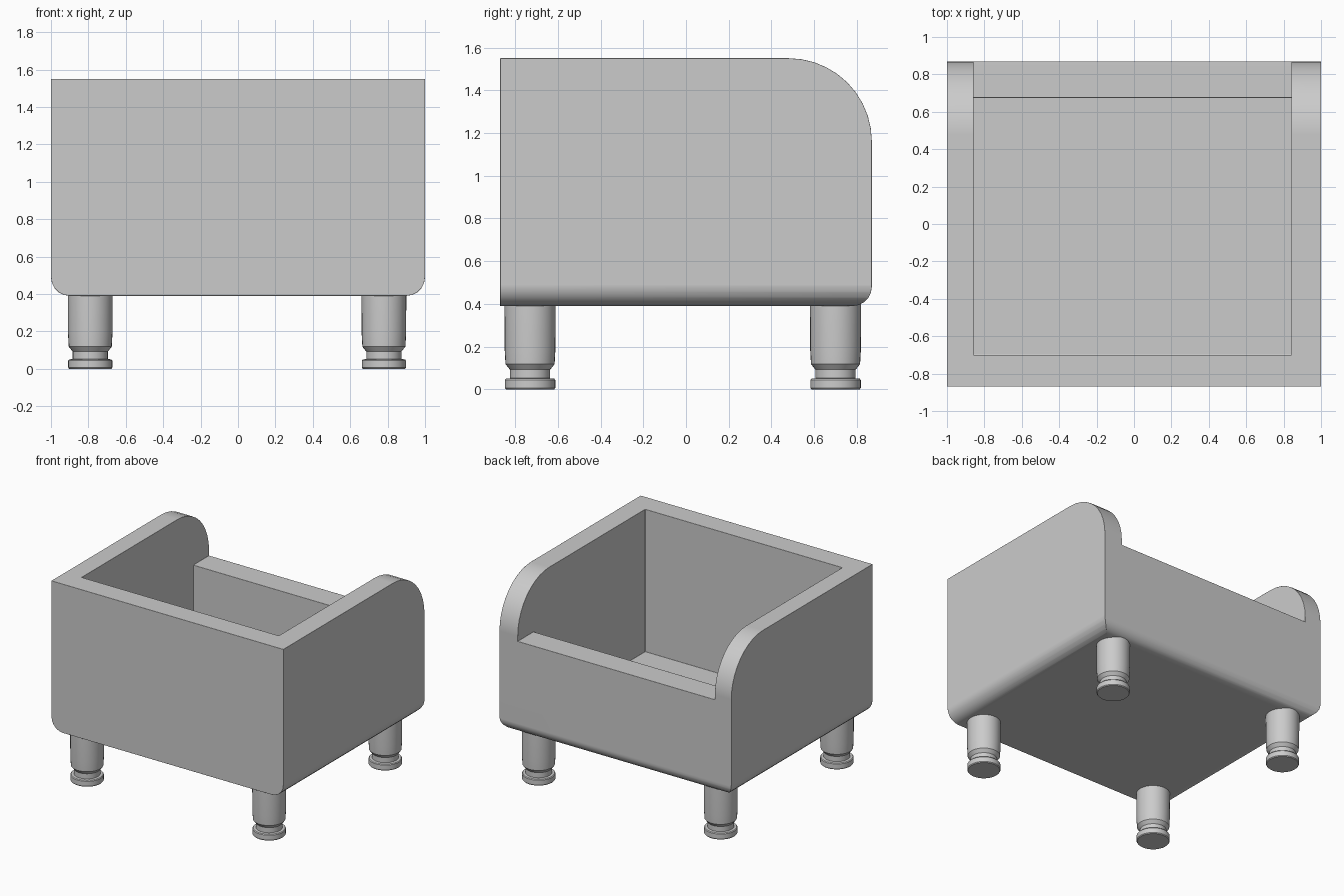
import bpy, bmesh
from math import sin, cos, radians, tau

if "Cube" in bpy.data.objects:
    bpy.data.objects.remove(bpy.data.objects["Cube"])


def arc(cx, cz, r, a0, a1, n):
    """Points of a rounded corner in a 2D profile."""
    steps = [radians(a0 + (a1 - a0) * i / n) for i in range(n + 1)]
    return [(cx + r * cos(a), cz + r * sin(a)) for a in steps]


def new_object(name, bm):
    bmesh.ops.recalc_face_normals(bm, faces=bm.faces)
    mesh = bpy.data.meshes.new(name)
    bm.to_mesh(mesh)
    bm.free()
    obj = bpy.data.objects.new(name, mesh)
    bpy.context.collection.objects.link(obj)
    return obj


def prism(name, profile, axis, lo, hi):
    """Extrude a (horizontal, z) profile along x or y."""
    bm = bmesh.new()

    def place(p, d):
        return (d, p[0], p[1]) if axis == 'x' else (p[0], d, p[1])

    face = bm.faces.new([bm.verts.new(place(p, lo)) for p in profile])
    ext = bmesh.ops.extrude_face_region(bm, geom=[face])
    offset = place((0, 0), hi - lo)
    bmesh.ops.translate(bm, vec=offset,
                        verts=[g for g in ext['geom'] if isinstance(g, bmesh.types.BMVert)])
    return new_object(name, bm)


def activate(obj):
    bpy.ops.object.select_all(action='DESELECT')
    obj.select_set(True)
    bpy.context.view_layer.objects.active = obj


def boolean(obj, cutter, operation):
    mod = obj.modifiers.new("cut", 'BOOLEAN')
    mod.operation, mod.object, mod.solver = operation, cutter, 'EXACT'
    activate(obj)
    bpy.ops.object.modifier_apply(modifier=mod.name)
    bpy.data.objects.remove(cutter)


# Box body: side outline with a large rounded top rear corner
side = [(-0.87, 0.39)] + arc(0.78, 0.48, 0.09, -90, 0, 5) \
    + arc(0.48, 1.16, 0.39, 0, 90, 10) + [(-0.87, 1.55)]
body = prism("box_body", side, 'x', -1, 1)

# Rounded lower left and right edges
front = arc(0.90, 0.49, 0.10, -90, 0, 5) + [(1.0, 1.7), (-1.0, 1.7)] \
    + arc(-0.90, 0.49, 0.10, 180, 270, 5)
front = [(x * 1.0, z) for x, z in front]
boolean(body, prism("front_outline", front, 'y', -1.2, 1.2), 'INTERSECT')

# Hollow interior and the lowered back wall
hollow = [(-0.70, 0.44), (0.675, 0.44), (0.675, 1.12), (1.1, 1.12), (1.1, 2), (-0.70, 2)]
boolean(body, prism("hollow", hollow, 'x', -0.858, 0.842), 'DIFFERENCE')

# Softened edges
bevel = body.modifiers.new("soft_edges", 'BEVEL')
bevel.width, bevel.segments = 0.012, 2
bevel.limit_method, bevel.angle_limit = 'ANGLE', radians(35)
activate(body)
bpy.ops.object.modifier_apply(modifier=bevel.name)
bpy.ops.object.shade_smooth_by_angle(angle=radians(50))
body.modifiers.new("flat_panels", 'WEIGHTED_NORMAL')

# Turned legs with a neck and a disc foot
LEG = [(0.113, 0.0), (0.118, 0.006), (0.118, 0.044), (0.113, 0.05), (0.094, 0.052),
       (0.094, 0.092), (0.115, 0.118), (0.119, 0.19), (0.12, 0.41)]


def leg(name, x, y, sides=32):
    bm = bmesh.new()
    rings = [[bm.verts.new((r * cos(tau * i / sides), r * sin(tau * i / sides), z))
              for i in range(sides)] for r, z in LEG]
    for a, b in zip(rings, rings[1:]):
        for i in range(sides):
            j = (i + 1) % sides
            bm.faces.new((a[i], a[j], b[j], b[i]))
    bm.faces.new(rings[0])
    bm.faces.new(rings[-1])
    obj = new_object(name, bm)
    obj.location = (x, y, 0)
    activate(obj)
    bpy.ops.object.shade_smooth_by_angle(angle=radians(35))


for x_name, x in (("left", -0.79), ("right", 0.78)):
    for y_name, y in (("front", -0.73), ("back", 0.70)):
        leg(f"{y_name}_{x_name}_leg", x, y)
